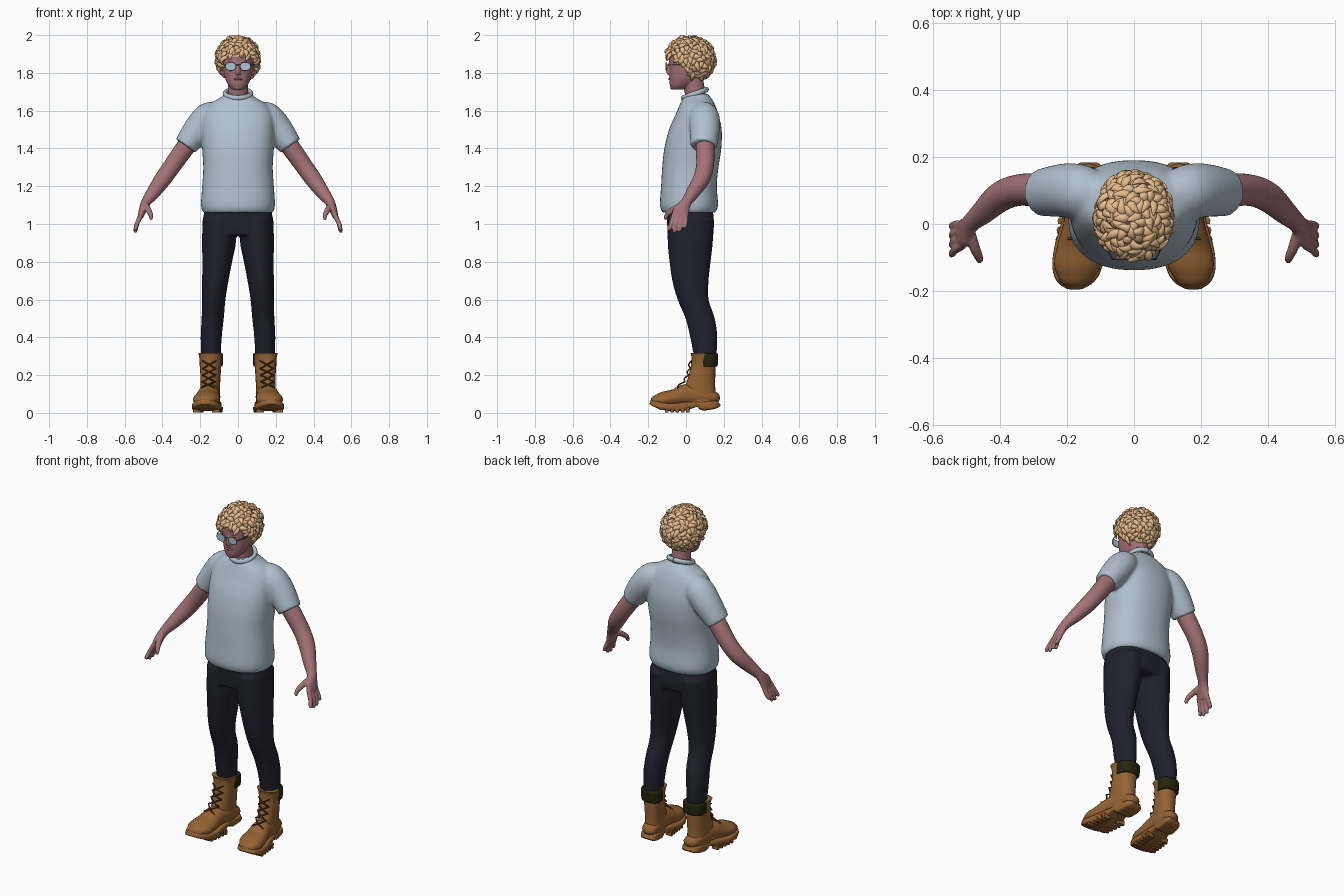
import bpy, bmesh, math, random
from mathutils import Vector

random.seed(4)
start_cube = bpy.data.objects.get("Cube")
if start_cube:
    bpy.data.objects.remove(start_cube, do_unlink=True)


def material(name, colour):
    mat = bpy.data.materials.new(name)
    mat.use_nodes = True
    mat.diffuse_color = (*colour, 1)
    shader = mat.node_tree.nodes["Principled BSDF"]
    shader.inputs["Base Color"].default_value = (*colour, 1)
    shader.inputs["Roughness"].default_value = 0.8
    return mat


SKIN = material("skin", (0.37, 0.17, 0.18))
LIPS = material("lip pink", (0.26, 0.1, 0.11))
SHIRT = material("pale blue grey", (0.44, 0.53, 0.62))
NAVY = material("dark navy", (0.015, 0.015, 0.026))
LEATHER = material("tan leather", (0.3, 0.125, 0.033))
LACE = material("dark brown", (0.1, 0.04, 0.012))
OLIVE = material("dark olive", (0.018, 0.018, 0.004))
BLOND = material("blond", (0.8, 0.5, 0.26))
LENS = material("lens blue", (0.42, 0.54, 0.66))
METAL = material("frame grey", (0.1, 0.1, 0.12))


def spline(points, steps):
    """Catmull-Rom curve through points of x, y, z and the two radii."""
    points = [p if len(p) == 5 else (*p, p[-1]) for p in points]
    padded = [points[0], *points, points[-1]]
    result = []
    for p, q, r, s in zip(padded, padded[1:], padded[2:], padded[3:]):
        for k in range(steps):
            t = k / steps
            result.append([b + 0.5 * t * (c - a + t * (2 * a - 5 * b + 4 * c - d
                           + t * (3 * (b - c) + d - a)))
                           for a, b, c, d in zip(p, q, r, s)])
    return result + [list(points[-1])]


def tube(bm, points, seg=20, power=2, ref=(0, 1, 0), flat=False, rounded=False,
         steps=4, side=1):
    """Skin a tube along points; flat keeps every ring level."""
    path = spline(points, steps)
    centres = [Vector(p[:3]) for p in path]
    rings = []
    for i, p in enumerate(path):
        axis = centres[min(i + 1, len(path) - 1)] - centres[max(i - 1, 0)]
        axis = Vector((0, 0, 1)) if flat else axis.normalized()
        across = Vector(ref).cross(axis)
        if across.length < 0.01:
            across = axis.orthogonal()
        across.normalize()
        rings.append((centres[i], across, axis.cross(across), max(p[3], 0.001), max(p[4], 0.001), axis))
    if rounded:
        def cap(ring, sign):
            c, u, v, a, b, axis = ring
            angles = [math.radians(d) for d in (30, 55, 75, 87)]
            return [(c + axis * sign * min(a, b) * math.sin(t), u, v,
                     a * math.cos(t), b * math.cos(t), axis) for t in angles]
        rings = cap(rings[0], -1)[::-1] + rings + cap(rings[-1], 1)

    def bend(value):
        return math.copysign(abs(value) ** (2 / power), value)
    loops = []
    for c, u, v, a, b, axis in rings:
        loop = []
        for k in range(seg):
            t = math.tau * k / seg
            co = c + u * a * bend(math.cos(t)) + v * b * bend(math.sin(t))
            loop.append(bm.verts.new((co.x * side, co.y, co.z)))
        loops.append(loop)
    for low, high in zip(loops, loops[1:]):
        for k in range(seg):
            j = (k + 1) % seg
            bm.faces.new((low[k], low[j], high[j], high[k]))
    bm.faces.new(loops[0])
    bm.faces.new(loops[-1])


def levels(rows):
    """Turn rows of centre x, height, front y, back y, half width into rings."""
    return [(x, (f + b) / 2, z, a, (b - f) / 2) for x, z, f, b, a in rows]


def finish(name, bm, mat, voxel=0, smooth=4, mirror=False, sharp=50):
    bmesh.ops.recalc_face_normals(bm, faces=bm.faces)
    mesh = bpy.data.meshes.new(name)
    bm.to_mesh(mesh)
    bm.free()
    mesh.materials.append(mat)
    for poly in mesh.polygons:
        poly.use_smooth = True
    mesh.set_sharp_from_angle(angle=math.radians(sharp))
    obj = bpy.data.objects.new(name, mesh)
    bpy.context.collection.objects.link(obj)
    if mirror:
        obj.modifiers.new("Mirror", 'MIRROR').use_mirror_merge = False
    if voxel:
        remesh = obj.modifiers.new("Remesh", 'REMESH')
        remesh.mode = 'VOXEL'
        remesh.voxel_size = voxel
        remesh.use_smooth_shade = True
        relax = obj.modifiers.new("Smooth", 'SMOOTH')
        relax.factor = 0.5
        relax.iterations = smooth
    return obj


# Shirt: body and sleeves blended together
bm = bmesh.new()
tube(bm, levels([(0, 1.06, -.125, .155, .185), (0, 1.1, -.138, .17, .196),
                 (0, 1.2, -.132, .163, .19), (0, 1.3, -.126, .172, .184),
                 (0, 1.4, -.115, .187, .19), (0, 1.5, -.09, .189, .193),
                 (0, 1.58, -.055, .172, .185), (0, 1.635, -.032, .152, .15),
                 (0, 1.665, -.018, .135, .1), (0, 1.69, -.002, .115, .07)]),
     seg=40, power=2.3, flat=True)
for side in (1, -1):
    tube(bm, [(.09, .09, 1.6, .05), (.15, .095, 1.57, .078, .08),
              (.21, .1, 1.505, .077, .08), (.278, .093, 1.412, .063, .07)], seg=28, side=side)
finish("shirt", bm, SHIRT, voxel=0.009, smooth=5)

bm = bmesh.new()
collar = []
for k in range(17):
    t = math.tau * k / 16
    collar.append((.07 * math.sin(t), .047 + .063 * math.cos(t), 1.69 + .022 * math.cos(t), .011, .014))
tube(bm, collar, seg=10, ref=(0, 0, 1), steps=2)
finish("shirt_collar", bm, SHIRT)

# Trousers
bm = bmesh.new()
tube(bm, levels([(0, 1.1, -.105, .14, .175), (0, 1.0, -.1, .148, .186),
                 (0, .94, -.095, .142, .185)]), seg=32, power=2.4, flat=True)
for side in (1, -1):
    tube(bm, levels([(.097, 1.03, -.1, .15, .09), (.101, .9, -.097, .142, .09),
                     (.108, .82, -.09, .133, .081), (.12, .7, -.073, .12, .07),
                     (.128, .6, -.045, .12, .062), (.134, .5, -.003, .153, .059),
                     (.142, .4, .022, .166, .056), (.143, .28, .045, .16, .051)]),
         seg=28, flat=True, side=side)
finish("trousers", bm, NAVY, voxel=0.009)

# Skin: head, neck, ears, arms and hands
bm = bmesh.new()
tube(bm, levels([(0, 1.712, -.076, -.02, .03), (0, 1.735, -.086, .03, .051),
                 (0, 1.77, -.088, .07, .068), (0, 1.82, -.089, .105, .079),
                 (0, 1.87, -.091, .12, .083), (0, 1.92, -.085, .12, .079),
                 (0, 1.96, -.055, .09, .055)]), seg=32, power=2.2, flat=True)
tube(bm, [(0, .065, 1.62, .06), (0, .05, 1.68, .053, .055), (0, .035, 1.79, .053)])
tube(bm, [(0, -.085, 1.85, .008), (0, -.094, 1.815, .011), (0, -.093, 1.8, .015, .01)], rounded=True)
tube(bm, [(0, -.072, 1.722, .018, .012), (0, -.07, 1.73, .018, .014)], rounded=True)
for side in (1, -1):
    tube(bm, [(.083, .018, 1.795, .009, .014), (.09, .024, 1.84, .009, .02)], rounded=True, side=side)
    tube(bm, [(.23, .1, 1.47, .05), (.29, .102, 1.39, .05), (.35, .1, 1.305, .047),
              (.4, .08, 1.235, .045), (.45, .035, 1.165, .036), (.487, .002, 1.115, .026, .029),
              (.506, -.025, 1.07, .02, .044), (.517, -.033, 1.035, .015, .042)], side=side)
    tube(bm, [(.49, -.02, 1.1, .016), (.475, -.07, 1.075, .016),
              (.462, -.1, 1.05, .013), (.46, -.108, 1.03, .01)], seg=12, rounded=True, side=side)
    for k in range(4):
        reach = (.0, -.012, -.008, .012)[k]
        tube(bm, [(.512, -.064 + .021 * k, 1.05, .013), (.533, -.077 + .025 * k, 1.005, .0125),
                  (.543, -.09 + .028 * k, .975 + reach, .011)], seg=12, rounded=True, side=side)
finish("head_and_arms", bm, SKIN, voxel=0.005, smooth=3)

bm = bmesh.new()
tube(bm, [(-.024, -.081, 1.766, .003), (0, -.088, 1.768, .007, .006),
          (.024, -.081, 1.766, .003)], seg=10, rounded=True)
finish("lips", bm, LIPS)

# Glasses
bm = bmesh.new()
tube(bm, [(.039, -.108, 1.834, .026, .02), (.039, -.101, 1.834, .026, .02)],
     seg=28, power=2.6, ref=(0, 0, 1), steps=1)
finish("glasses_lens", bm, LENS, mirror=True)
bm = bmesh.new()
rim = []
for k in range(17):
    t = math.tau * k / 16
    rim.append((.039 + .027 * math.cos(t), -.105, 1.834 + .021 * math.sin(t), .0022))
tube(bm, rim, seg=6, steps=2)
tube(bm, [(0, -.106, 1.842, .0025), (.013, -.105, 1.84, .0025)], seg=6)
tube(bm, [(.065, -.104, 1.842, .0025), (.083, -.06, 1.843, .0025),
          (.089, .03, 1.843, .0025)], seg=6, ref=(0, 0, 1))
finish("glasses_frame", bm, METAL, mirror=True)


# Curly hair: a cap above the hairline, covered with curved locks
def hairline(y):
    if y < -.02:
        return 1.82 + .07 * min(1, (-.02 - y) / .06)
    return 1.82 - .055 * min(1, (y + .02) / .1)


bm = bmesh.new()
bmesh.ops.create_icosphere(bm, subdivisions=4, radius=1)
centre, size = Vector((0, .022, 1.872)), Vector((.101, .12, .108))
for v in bm.verts:
    v.co = centre + v.co * size
bare = [f for f in bm.faces if f.calc_center_median().z < hairline(f.calc_center_median().y)]
bmesh.ops.delete(bm, geom=bare, context='FACES')
count = 300
for k in range(count):
    height = 1 - 2 * (k + 0.5) / count
    turn = k * 2.39996
    ring = math.sqrt(1 - height * height)
    normal = Vector((ring * math.cos(turn), ring * math.sin(turn), height))
    root = centre + normal * size
    if root.z < hairline(root.y) + .004:
        continue
    wander = Vector([random.uniform(-1, 1) for i in range(3)]) + Vector((0, 0, -0.4))
    flow = (wander - normal * wander.dot(normal)).normalized()
    curl = normal.cross(flow) * random.uniform(-.016, .016)
    lift = random.uniform(.008, .018)
    tube(bm, [(*(root - normal * .008 - flow * .012), .012, .01),
              (*(root + normal * lift * 0.7), .014, .01),
              (*(root + normal * lift + flow * .016 + curl), .009, .007),
              (*(root + normal * lift * 0.8 + flow * .027 + curl * 2), .002)],
         seg=8, ref=normal, steps=3)
finish("curly_hair", bm, BLOND)


# Boots, shaped straight and then placed with the toes turned out
def finish_boot(name, bm, mat):
    for v in bm.verts:
        v.co.x += .155 - .11 * v.co.y
    finish(name, bm, mat, mirror=True)


bm = bmesh.new()
tube(bm, levels([(0, .05, .0, .163, .05), (0, .13, -.005, .155, .05),
                 (0, .2, .015, .155, .053), (0, .26, .027, .155, .056),
                 (0, .3, .028, .14, .06), (0, .318, .024, .12, .064)]), seg=28, power=2.3, flat=True)
tube(bm, [(0, .145, .08, .045, .035), (0, .08, .09, .052, .06), (0, 0, .095, .056, .058),
          (0, -.06, .08, .066, .046), (0, -.12, .07, .07, .042), (0, -.155, .064, .055, .032)],
     seg=28, ref=(0, 0, 1), rounded=True)
finish_boot("boot_upper", bm, LEATHER)

bm = bmesh.new()
tube(bm, [(0, .176, .052, .03, .014), (0, .155, .043, .05, .02), (0, .09, .038, .053, .025),
          (0, .06, .046, .053, .014), (0, .0, .036, .063, .022), (0, -.07, .03, .075, .021),
          (0, -.13, .037, .074, .019), (0, -.17, .05, .055, .016), (0, -.19, .058, .025, .012)],
     seg=28, power=5, ref=(0, 0, 1))
for side in (1, -1):
    for k in range(6):
        y = -.13 + .028 * k
        tube(bm, [(.05, y, .002 + .014 * (k == 0), .022, .009), (.05, y, .03, .024, .011)],
             seg=8, power=5, flat=True, steps=1, side=side)
finish_boot("boot_sole", bm, LEATHER)

bm = bmesh.new()
tube(bm, levels([(0, .245, .068, .163, .057), (0, .255, .066, .168, .061),
                 (0, .305, .066, .17, .062), (0, .315, .068, .166, .058)]),
     seg=28, power=2.5, flat=True)
finish_boot("boot_cuff", bm, OLIVE)

bm = bmesh.new()
rows = [(-.05, .134), (-.012, .165), (.008, .2), (.018, .235), (.022, .275)]
for (y, z), (y2, z2) in zip(rows, rows[1:]):
    for side in (1, -1):
        tube(bm, [(-.034, y + .006, z, .004), (0, (y + y2) / 2 - .006, (z + z2) / 2, .004),
                  (.034, y2 + .006, z2, .004)], seg=8, rounded=True, side=side)
finish_boot("boot_laces", bm, LACE)
